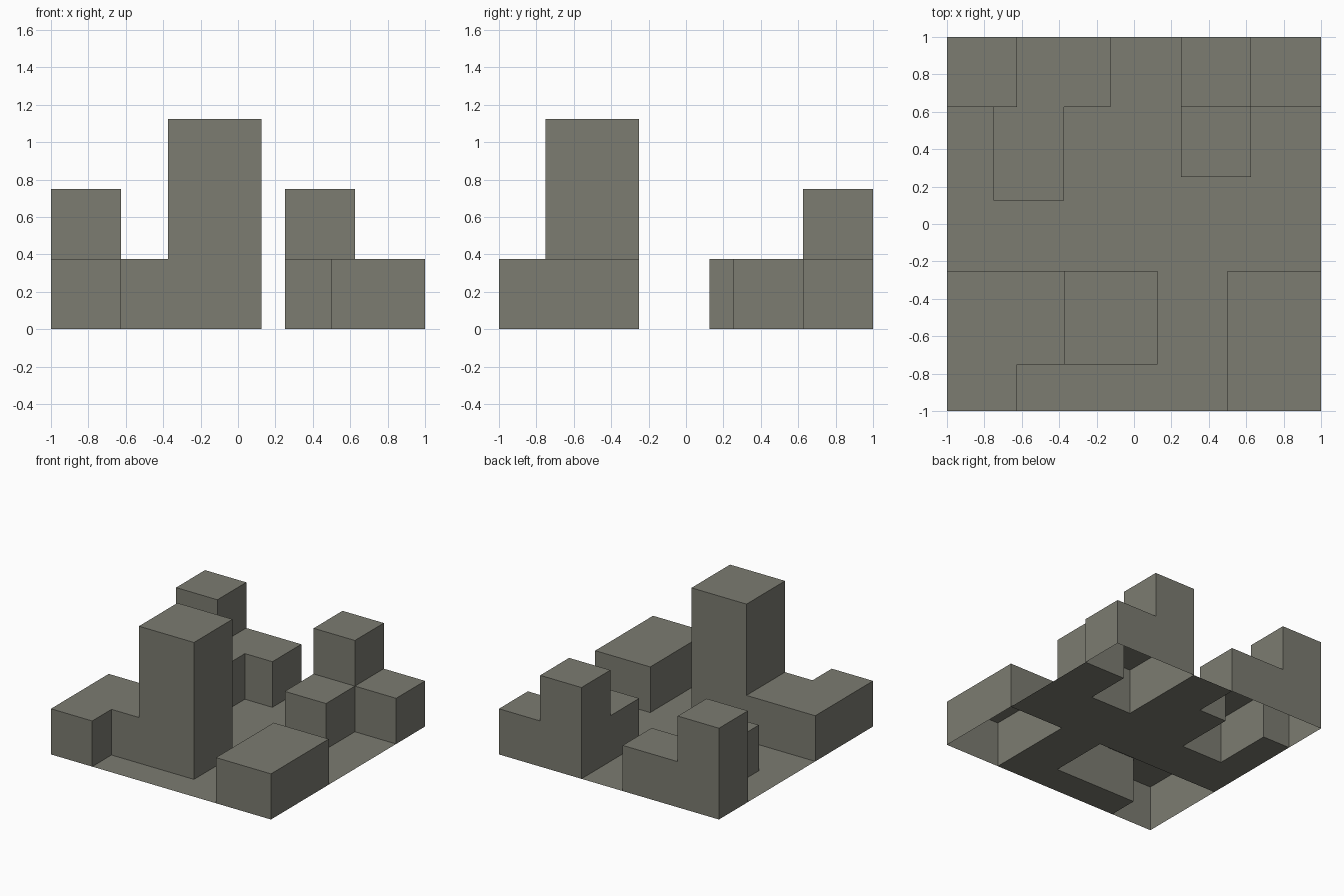
import bpy, bmesh, math

if "Cube" in bpy.data.objects:
    bpy.data.objects.remove(bpy.data.objects["Cube"])

U = 0.125     # plan grid step
H = 0.375     # storey height
N = 16        # cells per side

stone = bpy.data.materials.new("olive_grey")
stone.diffuse_color = (0.2, 0.2, 0.165, 1)
stone.use_nodes = True
stone.node_tree.nodes["Principled BSDF"].inputs["Base Color"].default_value = stone.diffuse_color

# Each cluster: rectangles (x0, y0, x1, y1, storeys); the tallest wins on overlap
clusters = {
    "tower_block": [(-1, -.75, .125, -.25, 1), (-1, -1, -.625, -.25, 1),
                    (-.375, -.75, .125, -.25, 3)],
    "low_block": [(.5, -1, 1, -.25, 1)],
    "back_left_block": [(-1, .625, -.125, 1, 1), (-.75, .125, -.375, 1, 1),
                        (-1, .625, -.625, 1, 2)],
    "back_right_block": [(.25, .625, 1, 1, 1), (.25, .25, .625, 1, 1),
                         (.25, .625, .625, 1, 2)],
}


def cell_heights(rects):
    cells = {}
    for x0, y0, x1, y1, h in rects:
        a, b, c, d = [round((v + 1) / U) for v in (x0, y0, x1, y1)]
        for i in range(a, c):
            for j in range(b, d):
                cells[i, j] = max(h, cells.get((i, j), 0))
    return cells


def build_shell(name, cells):
    """Open-bottomed shell: a roof on every cell, walls wherever the height drops."""
    bm = bmesh.new()

    def face(pts):
        bm.faces.new([bm.verts.new((x * U - 1, y * U - 1, z * H)) for x, y, z in pts])

    for (i, j), h in cells.items():
        ring = [(i, j), (i + 1, j), (i + 1, j + 1), (i, j + 1)]
        face([(x, y, h) for x, y in ring])
        for k, (di, dj) in enumerate([(0, -1), (1, 0), (0, 1), (-1, 0)]):
            p, q = ring[k], ring[(k + 1) % 4]
            for z in range(cells.get((i + di, j + dj), 0), h):
                face([(*p, z), (*q, z), (*q, z + 1), (*p, z + 1)])
    bmesh.ops.remove_doubles(bm, verts=bm.verts, dist=1e-4)
    # merge flat cells into clean large faces
    bmesh.ops.dissolve_limit(bm, angle_limit=math.radians(1),
                             verts=bm.verts, edges=bm.edges)
    me = bpy.data.meshes.new(name)
    bm.to_mesh(me)
    bm.free()
    me.materials.append(stone)
    bpy.context.collection.objects.link(bpy.data.objects.new(name, me))


# Buildings
built = set()
for name, rects in clusters.items():
    cells = cell_heights(rects)
    built |= cells.keys()
    build_shell(name, cells)

# Ground sheet, open under the buildings
build_shell("ground", {(i, j): 0 for i in range(N) for j in range(N)
                       if (i, j) not in built})
